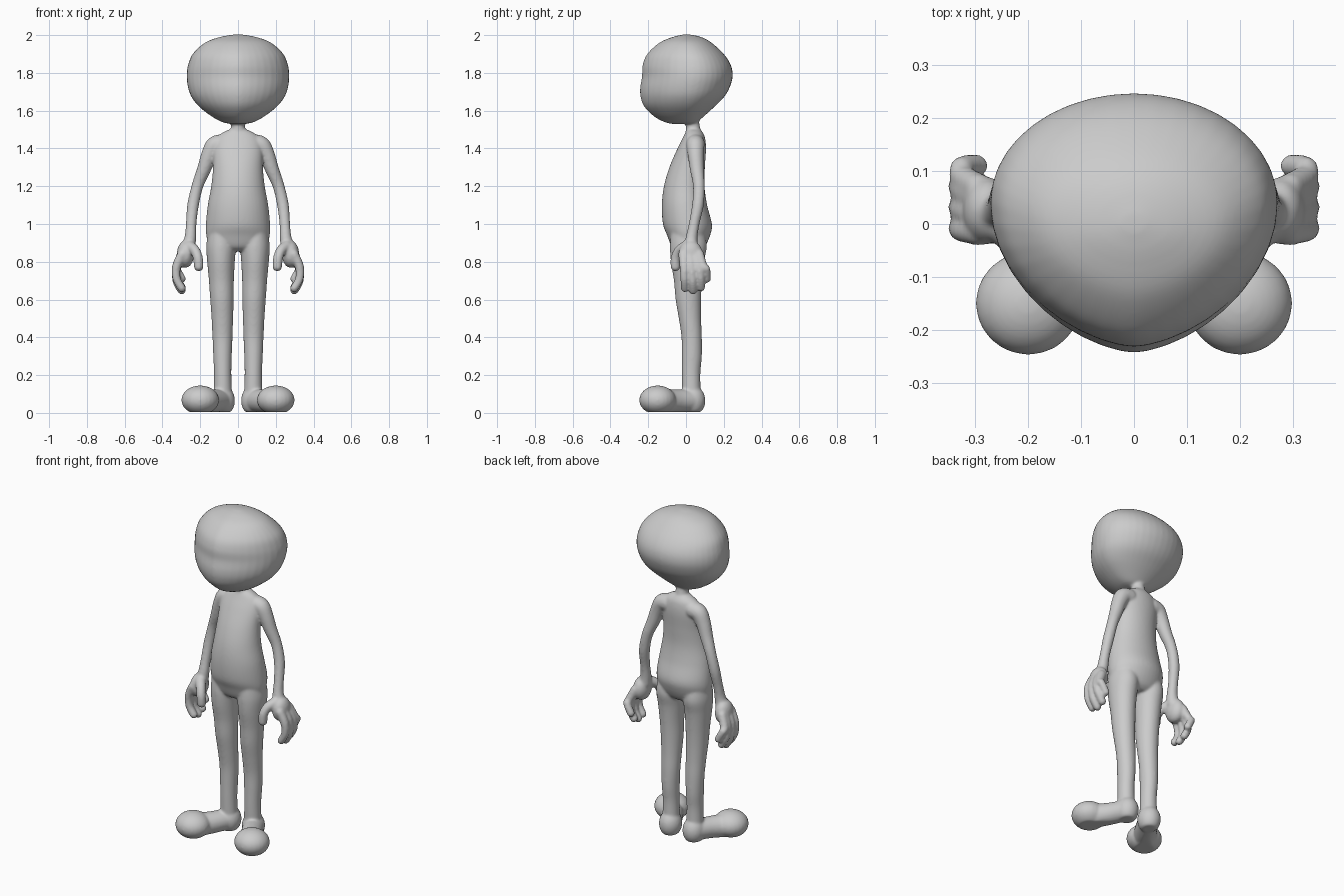
import bpy, bmesh, math
from mathutils import Vector

if "Cube" in bpy.data.objects:
    bpy.data.objects.remove(bpy.data.objects["Cube"])

grey = bpy.data.materials.new("plain grey")
grey.diffuse_color = (0.6, 0.6, 0.6, 1)
grey.use_nodes = True
grey.node_tree.nodes["Principled BSDF"].inputs["Base Color"].default_value = grey.diffuse_color


def spline(rows, steps):
    """Smoothly resample rows of numbers (Catmull-Rom)."""
    out = []
    for i in range(len(rows) - 1):
        a, b, c, d = (rows[max(0, min(len(rows) - 1, k))] for k in range(i - 1, i + 3))
        for s in range(steps):
            t = s / steps
            out.append([q + 0.5 * t * (r - p + t * (2*p - 5*q + 4*r - s2 + t * (3*(q - r) + s2 - p)))
                        for p, q, r, s2 in zip(a, b, c, d)])
    return out + [list(rows[-1])]


def skin(bm, rings):
    """Bridge closed rings of points and cap both ends."""
    loops = [[bm.verts.new(p) for p in ring] for ring in rings]
    n = len(loops[0])
    for a, b in zip(loops, loops[1:]):
        for i in range(n):
            j = (i + 1) % n
            bm.faces.new((a[i], a[j], b[j], b[i]))
    bm.faces.new(loops[0][::-1])
    bm.faces.new(loops[-1])


def stack(bm, rows, point=1.0, n=40):
    """Rows of z, x centre, half width, front y, back y, widest y."""
    rings = []
    for z, xc, w, yf, yb, yc in spline(rows, 6):
        ring = []
        for i in range(n):
            t = 2 * math.pi * i / n
            c, s = math.cos(t), math.sin(t)
            if s < 0:
                c = math.copysign(abs(c) ** point, c)
            ring.append((xc + w * c, yc + s * (yb - yc if s > 0 else yc - yf), z))
        rings.append(ring)
    skin(bm, rings)


def ball(bm, centre, scale):
    r = bmesh.ops.create_uvsphere(bm, u_segments=24, v_segments=16, radius=1)
    for v in r["verts"]:
        v.co = Vector(centre) + Vector(a * b for a, b in zip(v.co, scale))


def tube(bm, rows, n=20):
    """Round-ended tube through rows of x, y, z, radius."""
    rows = spline(rows, 6)
    pts = [Vector(r[:3]) for r in rows]
    rings = []
    for k, p in enumerate(pts):
        d = (pts[min(k + 1, len(pts) - 1)] - pts[max(k - 1, 0)]).normalized()
        u = d.cross(Vector((0, 1, 0.01))).normalized()
        v = d.cross(u)
        rings.append([p + rows[k][3] * (math.cos(a) * u + math.sin(a) * v)
                      for a in (2 * math.pi * i / n for i in range(n))])
    skin(bm, rings)
    for k in (0, -1):
        ball(bm, pts[k], [rows[k][3]] * 3)


bm = bmesh.new()

# Egg-shaped head, narrower toward the face
stack(bm, [(1.53, 0, .04, -.075, .04, .0), (1.54, 0, .085, -.115, .06, .0),
           (1.57, 0, .14, -.17, .095, .0), (1.62, 0, .205, -.22, .15, .01),
           (1.67, 0, .245, -.24, .20, .02), (1.72, 0, .264, -.243, .23, .03),
           (1.78, 0, .272, -.233, .247, .04), (1.84, 0, .265, -.23, .238, .04),
           (1.90, 0, .24, -.205, .20, .03), (1.96, 0, .175, -.14, .135, .01),
           (1.99, 0, .095, -.07, .08, 0), (2.003, 0, .02, -.015, .02, 0)], 1.25)

# Neck and torso
tube(bm, [(0, .03, 1.6, .036), (0, .035, 1.53, .036), (0, .042, 1.46, .045)])
stack(bm, [(.855, 0, .10, -.04, .07, .01), (.88, 0, .15, -.075, .10, .01),
           (.94, 0, .168, -.10, .128, .01), (1.0, 0, .17, -.122, .137, .01),
           (1.1, 0, .16, -.128, .112, .0), (1.2, 0, .142, -.117, .098, .0),
           (1.3, 0, .132, -.088, .10, .01), (1.4, 0, .13, -.045, .106, .03),
           (1.46, 0, .11, -.015, .10, .04), (1.49, 0, .07, .0, .085, .04),
           (1.505, 0, .03, .01, .07, .04)])

# Leg
stack(bm, [(.06, .08, .05, -.02, .08, .03), (.2, .081, .046, -.022, .076, .027),
           (.3, .082, .049, -.022, .084, .03), (.4, .082, .053, -.024, .084, .03),
           (.5, .083, .057, -.038, .08, .02), (.6, .085, .062, -.055, .08, .012),
           (.7, .088, .066, -.064, .085, .01), (.8, .09, .073, -.08, .095, .01),
           (.88, .09, .078, -.085, .11, .01), (.95, .09, .07, -.08, .1, .01)])

# Foot with rounded toe
ball(bm, (.08, .035, .065), (.064, .068, .08))
tube(bm, [(.085, .03, .065, .06), (.13, -.05, .063, .062), (.18, -.12, .06, .068)])
ball(bm, (.2, -.15, .068), (.1, .098, .077))

# Arm
tube(bm, [(.085, .05, 1.425, .05), (.125, .05, 1.415, .048), (.155, .052, 1.36, .042),
          (.18, .058, 1.29, .037), (.215, .068, 1.2, .031), (.238, .063, 1.1, .031),
          (.248, .043, 1.0, .028), (.252, .03, .93, .031), (.262, .025, .88, .038)])

# Palm, thumb and fingers
ball(bm, (.278, .025, .84), (.046, .064, .072))
tube(bm, [(.255, .0, .88, .032), (.228, -.035, .86, .027), (.212, -.055, .82, .026),
          (.208, -.056, .775, .026)])
for y0, y1, z1 in ((-.015, -.005, .66), (.018, .038, .648), (.05, .08, .665), (.07, .11, .71)):
    tube(bm, [(.295, y0, .84, .026), (.325, (y0 + y1) / 2, .775, .024),
              (.325, y1 - .003, z1 + .05, .022), (.298, y1, z1, .022)])

# Mirror the limbs and flatten the soles
half = bm.verts[:] + bm.edges[:] + bm.faces[:]
dup = bmesh.ops.duplicate(bm, geom=half)
new = [g for g in dup["geom"] if isinstance(g, bmesh.types.BMVert)]
for v in new:
    v.co.x *= -1
bmesh.ops.reverse_faces(bm, faces=[g for g in dup["geom"] if isinstance(g, bmesh.types.BMFace)])
for v in bm.verts:
    v.co.z = max(v.co.z, 0.004)

me = bpy.data.meshes.new("figure")
bm.to_mesh(me)
bm.free()
me.materials.append(grey)
figure = bpy.data.objects.new("figure", me)
bpy.context.collection.objects.link(figure)

# Fuse the parts into one soft skin
fuse = figure.modifiers.new("fuse", "REMESH")
fuse.mode = "VOXEL"
fuse.voxel_size = 0.0065
fuse.use_smooth_shade = True
soft = figure.modifiers.new("soften", "SMOOTH")
soft.factor = 0.5
soft.iterations = 10
